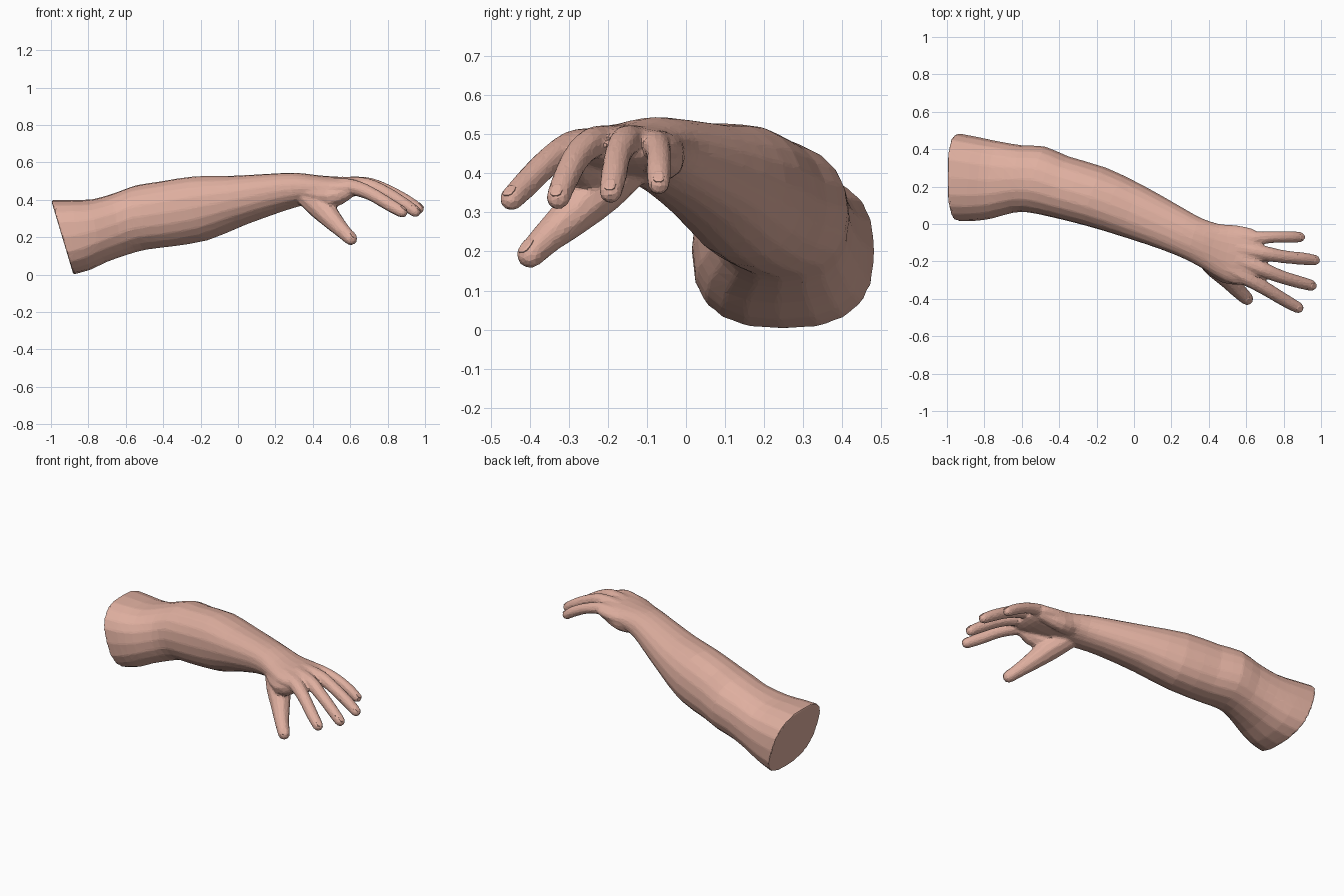
import bpy, bmesh, math
from mathutils import Vector

if "Cube" in bpy.data.objects:
    bpy.data.objects.remove(bpy.data.objects["Cube"])

skin = bpy.data.materials.new("skin")
skin.diffuse_color = (0.74, 0.43, 0.35, 1)
skin.use_nodes = True
skin.node_tree.nodes["Principled BSDF"].inputs["Base Color"].default_value = skin.diffuse_color


def resample(rows, n):
    """Catmull-Rom interpolation through rows of numbers."""
    out = []
    for i in range(len(rows) - 1):
        p0, p1 = rows[max(i - 1, 0)], rows[i]
        p2, p3 = rows[i + 1], rows[min(i + 2, len(rows) - 1)]
        for k in range(n):
            t = k / n
            out.append([0.5 * (2 * b + (c - a) * t + (2 * a - 5 * b + 4 * c - d) * t * t
                               + (3 * b - a - 3 * c + d) * t ** 3)
                        for a, b, c, d in zip(p0, p1, p2, p3)])
    out.append(list(rows[-1]))
    return out


def ring(center, u, v, sides, power=2.0):
    """Points of a superellipse spanned by u and v."""
    pts = []
    for k in range(sides):
        a = 2 * math.pi * k / sides
        c, s = math.cos(a), math.sin(a)
        c = math.copysign(abs(c) ** (2 / power), c)
        s = math.copysign(abs(s) ** (2 / power), s)
        pts.append(center + u * c + v * s)
    return pts


def loft(name, rings):
    bm = bmesh.new()
    loops = [[bm.verts.new(p) for p in r] for r in rings]
    n = len(loops[0])
    for a, b in zip(loops, loops[1:]):
        for k in range(n):
            bm.faces.new((a[k], a[(k + 1) % n], b[(k + 1) % n], b[k]))
    bm.faces.new(loops[0])
    bm.faces.new(loops[-1])
    bmesh.ops.recalc_face_normals(bm, faces=bm.faces)
    me = bpy.data.meshes.new(name)
    bm.to_mesh(me)
    bm.free()
    me.materials.append(skin)
    ob = bpy.data.objects.new(name, me)
    bpy.context.collection.objects.link(ob)
    return ob


def frame(t):
    u = t.cross(Vector((0, 0, 1))).normalized()
    return u, u.cross(t).normalized()


def tube(name, rows, sides=10):
    """Round limb through (x, y, z, radius) rows with rounded tip."""
    pts = resample(rows, 3)
    pos = [Vector(p[:3]) for p in pts]
    rings = []
    for i, p in enumerate(pts):
        t = (pos[min(i + 1, len(pos) - 1)] - pos[max(i - 1, 0)]).normalized()
        u, v = frame(t)
        rings.append(ring(pos[i], u * p[3], v * p[3], sides))
    r = pts[-1][3]
    for along, size in ((0.55, 0.85), (0.9, 0.5), (1.0, 0.2)):
        rings.append(ring(pos[-1] + t * r * along, u * r * size, v * r * size, sides))
    return loft(name, rings)


def nail(name, rows):
    """Thin oval plate on the back of a finger tip."""
    a, b = Vector(rows[-2][:3]), Vector(rows[-1][:3])
    t = (b - a).normalized()
    u, v = frame(t)
    r = rows[-1][3]
    c = b + t * r * 0.05 + v * r * 0.86
    t = (t - v * 0.2).normalized()
    v = u.cross(t)
    loft(name, [ring(c + v * h, u * r * 0.5 * s, t * r * 0.7 * s, 10, 2.8)
                for h, s in ((-0.006, 1), (-0.001, 1), (0.002, 0.7))])


# Arm, wrist and palm: x, y, z, half width, half height, yaw, backward tilt
arm_rows = [
    (-.94, .25, .20, .235, .208, 0, .30),
    (-.84, .24, .213, .224, .194, .05, .27),
    (-.74, .235, .235, .207, .172, .10, .22),
    (-.62, .24, .273, .182, .169, .15, .18),
    (-.52, .238, .305, .182, .174, .25, .15),
    (-.40, .20, .322, .169, .176, .30, .15),
    (-.20, .145, .354, .164, .175, .33, .20),
    (.00, .067, .395, .147, .136, .35, .20),
    (.20, -.022, .436, .126, .106, .36, .20),
    (.32, -.08, .455, .119, .090, .30, .10),
    (.42, -.125, .46, .130, .072, .25, 0),
    (.50, -.155, .462, .152, .063, .10, 0),
    (.58, -.17, .466, .158, .055, 0, 0),
    (.64, -.17, .468, .142, .046, 0, 0),
    (.68, -.175, .468, .110, .030, 0, 0),
]
sections = []
for x, y, z, a, b, yaw, tilt in resample(arm_rows, 2):
    u = Vector((math.sin(yaw), math.cos(yaw), 0))
    v = Vector((-tilt, 0, 1)).normalized()
    power = 2.2 + 1.2 * max(0, -x - 0.6)      # squarer towards the cut end
    sections.append(ring(Vector((x, y, z)), u * a, v * b, 20, power))
arm = loft("arm", sections)

# Fingers and thumb: x, y, z, radius
fingers = {
    "little_finger": [(.50, -.06, .47, .040), (.64, -.075, .474, .037), (.74, -.07, .452, .032),
                      (.83, -.07, .41, .032), (.885, -.07, .374, .029)],
    "ring_finger": [(.55, -.13, .483, .042), (.69, -.155, .482, .040), (.80, -.175, .447, .035),
                    (.90, -.185, .394, .034), (.964, -.193, .353, .030)],
    "middle_finger": [(.55, -.19, .482, .044), (.68, -.24, .478, .041), (.78, -.28, .442, .036),
                      (.88, -.31, .383, .034), (.946, -.328, .338, .031)],
    "index_finger": [(.50, -.23, .470, .050), (.61, -.29, .467, .044), (.71, -.35, .432, .037),
                     (.81, -.41, .373, .035), (.876, -.447, .335, .031)],
    "thumb": [(.36, -.14, .43, .062), (.44, -.22, .364, .070), (.50, -.287, .297, .056),
              (.555, -.352, .239, .043), (.602, -.398, .193, .036)],
}
# Fleshy pads that fill the palm
pads = {
    "thumb_web": [(.38, -.17, .44, .062), (.50, -.255, .42, .066), (.62, -.285, .463, .036)],
    "palm_heel": [(.40, -.06, .445, .055), (.50, -.06, .437, .055), (.62, -.08, .458, .040)],
}
parts = [tube(n, rows) for n, rows in {**fingers, **pads}.items()]

# Join all parts and fuse them into one skin with soft webs and flat facets
bpy.ops.object.select_all(action='DESELECT')
for ob in parts + [arm]:
    ob.select_set(True)
bpy.context.view_layer.objects.active = arm
bpy.ops.object.join()
fuse = arm.modifiers.new("fuse", "REMESH")
fuse.mode = "VOXEL"
fuse.voxel_size = 0.008
soften = arm.modifiers.new("soften", "SMOOTH")
soften.factor = 0.5
soften.iterations = 4
facet = arm.modifiers.new("facet", "DECIMATE")
facet.ratio = 0.08

# Nails
for n, rows in fingers.items():
    nail(n + "_nail", rows)
